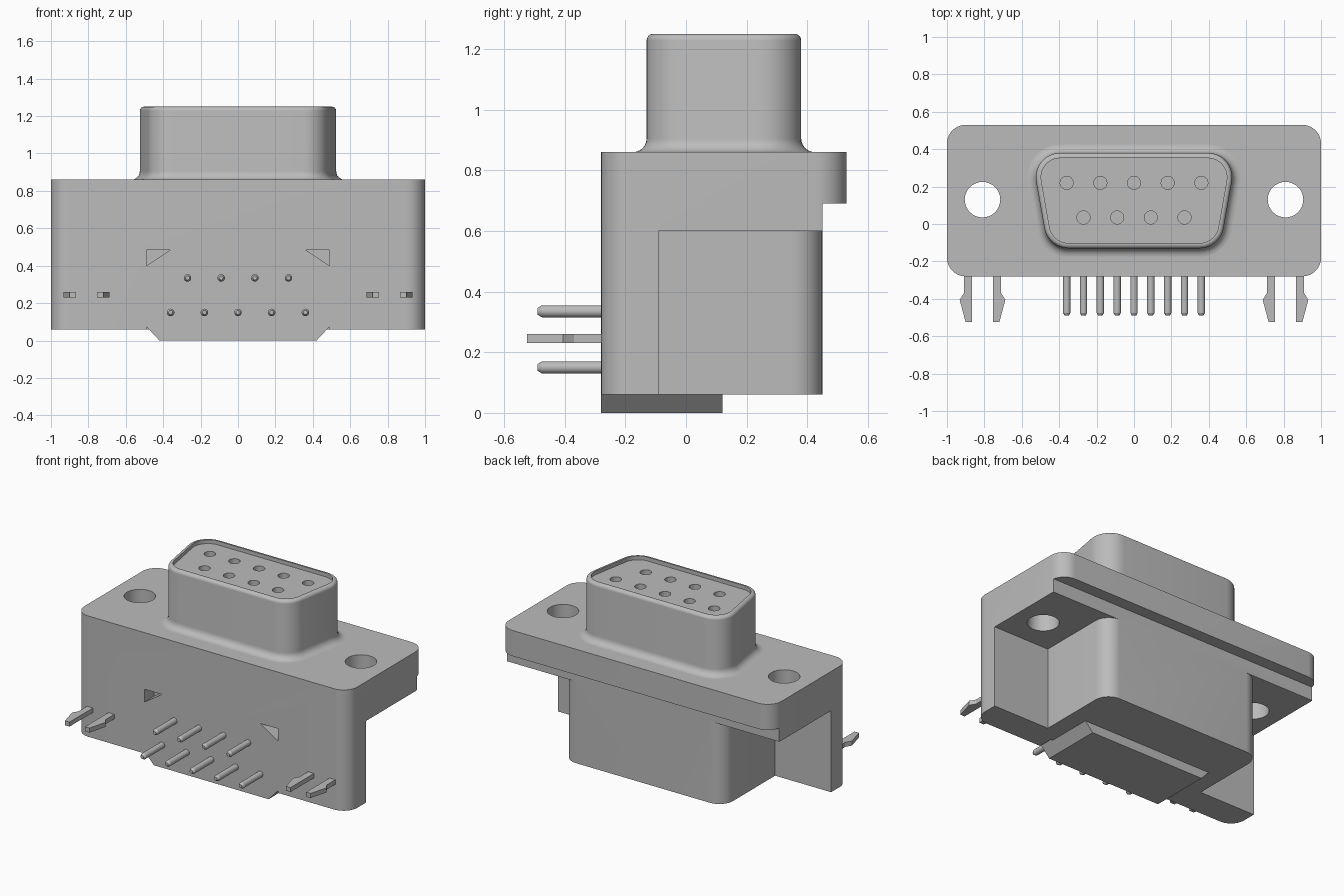
import bpy, bmesh, math
from mathutils import Vector

if "Cube" in bpy.data.objects:
    bpy.data.objects.remove(bpy.data.objects["Cube"], do_unlink=True)

grey = bpy.data.materials.new("light_grey")
grey.use_nodes = True
colour = (0.5, 0.5, 0.5, 1)
grey.diffuse_color = colour
grey.node_tree.nodes["Principled BSDF"].inputs["Base Color"].default_value = colour


def rounded(poly, r, off=0, n=10):
    """Convex counter-clockwise polygon with round corners, grown by off."""
    out = []
    for i, p in enumerate(poly):
        p = Vector(p)
        d1 = (p - Vector(poly[i - 1])).normalized()
        d2 = (Vector(poly[(i + 1) % len(poly)]) - p).normalized()
        n1, n2 = Vector((d1.y, -d1.x)), Vector((d2.y, -d2.x))
        c = p - r * (n1 + n2) / (1 + n1.dot(n2))
        start, turn = math.atan2(n1.y, n1.x), n1.angle(n2)
        for k in range(n + 1):
            a = start + turn * k / n
            out.append(c + (r + off) * Vector((math.cos(a), math.sin(a))))
    return out


def circle(x, y, r, n=32):
    return [(x + r * math.cos(math.tau * k / n), y + r * math.sin(math.tau * k / n)) for k in range(n)]


def rect(x0, x1, y0, y1):
    return [(x0, y0), (x1, y0), (x1, y1), (x0, y1)]


def loft(name, rings, axis="z"):
    """Skin a stack of (outline, level) rings along an axis and cap both ends."""
    place = {"x": lambda u, v, w: (w, u, v),
             "y": lambda u, v, w: (u, w, v),
             "z": lambda u, v, w: (u, v, w)}[axis]
    bm = bmesh.new()
    loops = [[bm.verts.new(place(p[0], p[1], w)) for p in pts] for pts, w in rings]
    for a, b in zip(loops, loops[1:]):
        for i in range(len(a)):
            bm.faces.new((a[i - 1], a[i], b[i], b[i - 1]))
    bm.faces.new(loops[0])
    bm.faces.new(loops[-1])
    bmesh.ops.recalc_face_normals(bm, faces=bm.faces)
    mesh = bpy.data.meshes.new(name)
    bm.to_mesh(mesh)
    bm.free()
    mesh.materials.append(grey)
    ob = bpy.data.objects.new(name, mesh)
    bpy.context.collection.objects.link(ob)
    return ob


def prism(name, pts, lo, hi, axis="z"):
    return loft(name, [(pts, lo), (pts, hi)], axis)


def combine(ob, other, operation):
    bpy.context.view_layer.objects.active = ob
    mod = ob.modifiers.new("bool", "BOOLEAN")
    mod.operation, mod.solver, mod.object = operation, "EXACT", other
    bpy.ops.object.modifier_apply(modifier=mod.name)
    bpy.data.objects.remove(other, do_unlink=True)


def smooth(ob, angle=30):
    bpy.ops.object.select_all(action="DESELECT")
    ob.select_set(True)
    bpy.context.view_layer.objects.active = ob
    bpy.ops.object.shade_smooth_by_angle(angle=math.radians(angle))


# Housing: stepped side profile trimmed by a round-cornered plan
side = [(-0.28, 0.06), (-0.09, 0.06), (-0.09, 0.6), (0.45, 0.6),
        (0.45, 0.69), (0.53, 0.69), (0.53, 0.86), (-0.28, 0.86)]
housing = prism("housing", side, -1, 1, "x")
plan = rounded(rect(-1, 1, -0.28, 0.53), 0.1)
combine(housing, prism("plan", plan, -0.1, 1), "INTERSECT")

# Rear block and the chamfered foot under it
block = rounded(rect(-0.59, 0.59, -0.25, 0.45), 0.1)
combine(housing, prism("rear_block", block, 0.06, 0.65), "UNION")
foot = [(-0.42, 0), (0.42, 0), (0.49, 0.075), (0.49, 0.1), (-0.49, 0.1), (-0.49, 0.075)]
combine(housing, prism("foot", foot, -0.28, 0.12, "y"), "UNION")

# Mounting holes and triangular recesses
for s in (-1, 1):
    combine(housing, prism("hole", circle(s * 0.81, 0.13, 0.095), 0.5, 1), "DIFFERENCE")
    for tri in ([(0.49, 0.485), (0.36, 0.485), (0.49, 0.4)],
                [(0.467, 0.05), (0.49, 0.075), (0.49, 0.05)]):
        cut = prism("recess", [(s * x, z) for x, z in tri], -0.4, -0.18, "y")
        combine(housing, cut, "DIFFERENCE")
smooth(housing)

# D-shaped shell with flared base and rolled rim
dee = [(-0.46, -0.13), (0.46, -0.13), (0.55, 0.38), (-0.55, 0.38)]
steps = [k / 6 * math.pi / 2 for k in range(7)]
section = [(0.045 * (1 - math.sin(a)), 0.905 - 0.045 * math.cos(a)) for a in steps]
section += [(0.022 * (math.cos(a) - 1), 1.228 + 0.022 * math.sin(a)) for a in steps]
section += [(-0.028, 1.25), (-0.028, 1.2)]
smooth(loft("shell", [(rounded(dee, 0.13, off), z) for off, z in section]), 40)

# Contact positions: five in one row, four in the other
wide = [0.18 * k for k in range(-2, 3)]
narrow = [0.18 * k - 0.27 for k in range(4)]

# Insert with sockets, set just below the rim
shell = bpy.data.objects["shell"]
for row, y in ((wide, 0.22), (narrow, 0.035)):
    for x in row:
        combine(shell, prism("socket", circle(x, y, 0.035, 24), 1.0, 1.3), "DIFFERENCE")
smooth(shell, 40)
rim_floor = [v for v in shell.data.vertices if abs(v.co.z - 1.2) < 0.001]
for v in rim_floor:
    v.co.z = 1.225

# Solder pins with tapered tips
for row, z in ((wide, 0.15), (narrow, 0.335)):
    for x in row:
        rings = [(circle(x, z, r, 20), y) for r, y in ((0.02, -0.2), (0.02, -0.475), (0.011, -0.49))]
        smooth(loft("solder_pin", rings, "y"))

# Barbed board locks, a facing pair on each side
barb = [(0.057, -0.2), (0.1, -0.2), (0.1, -0.37), (0.122, -0.405), (0.09, -0.525), (0.057, -0.525)]
for centre in (-0.81, 0.81):
    for s in (-1, 1):
        prism("board_lock", [(centre + s * x, y) for x, y in barb], 0.23, 0.26)
